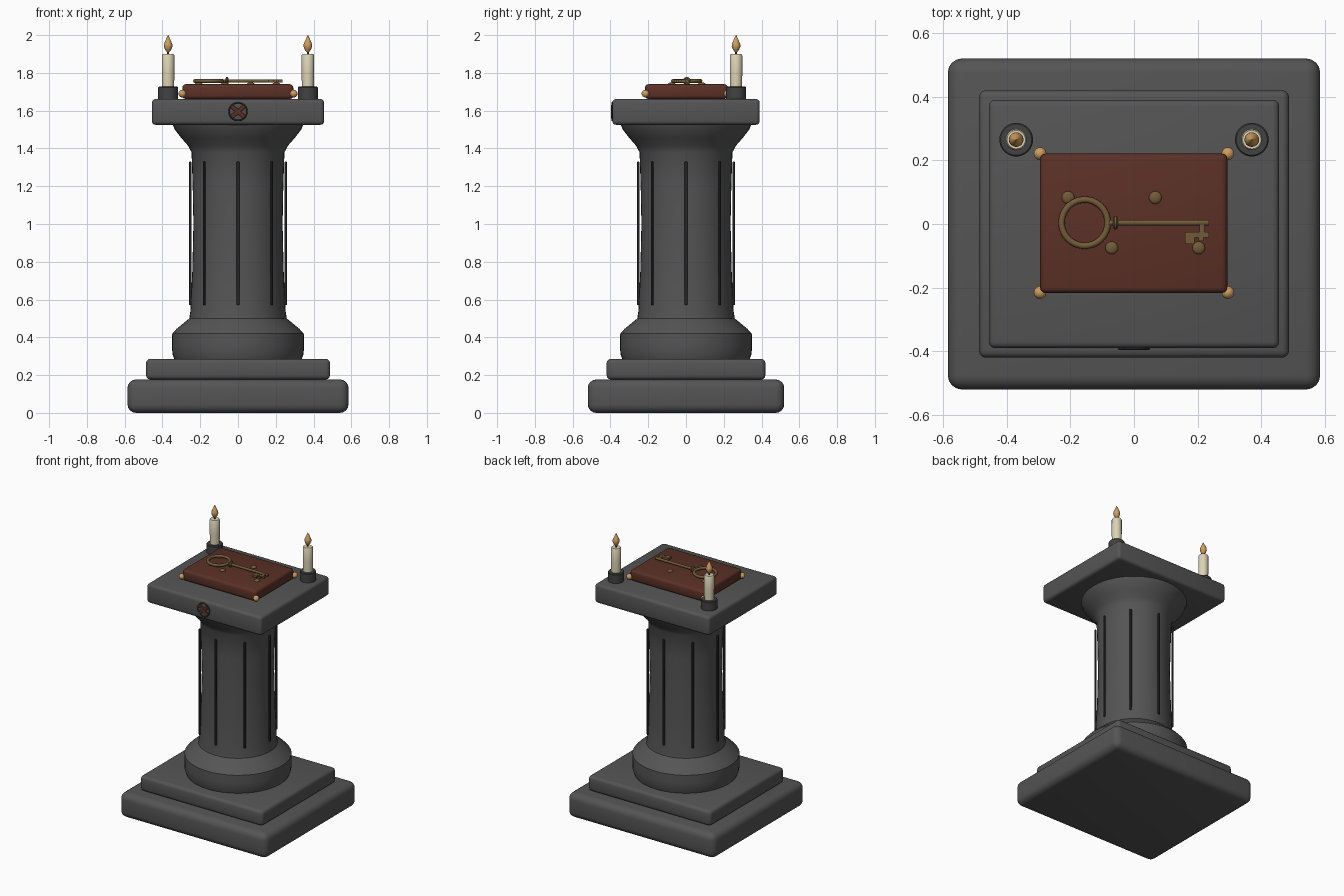
import bpy, bmesh, math
from mathutils import Matrix

if "Cube" in bpy.data.objects:
    bpy.data.objects.remove(bpy.data.objects["Cube"])


def material(name, rgb):
    m = bpy.data.materials.new(name)
    m.diffuse_color = (*rgb, 1)
    m.use_nodes = True
    m.node_tree.nodes["Principled BSDF"].inputs["Base Color"].default_value = m.diffuse_color
    return m


STONE = material("grey stone", (0.09, 0.09, 0.09))
DARK = material("dark groove", (0.03, 0.03, 0.03))
IRON = material("dark iron", (0.055, 0.055, 0.057))
RED = material("red brown cloth", (0.105, 0.03, 0.02))
BRASS = material("old brass", (0.17, 0.105, 0.04))
GOLD = material("amber gold", (0.62, 0.34, 0.12))
WAX = material("cream wax", (0.72, 0.65, 0.47))


def finish(bm, name, mat, angle=35):
    bmesh.ops.recalc_face_normals(bm, faces=bm.faces)
    me = bpy.data.meshes.new(name)
    bm.to_mesh(me)
    bm.free()
    me.materials.append(mat)
    ob = bpy.data.objects.new(name, me)
    bpy.context.collection.objects.link(ob)
    bpy.ops.object.select_all(action='DESELECT')
    ob.select_set(True)
    bpy.context.view_layer.objects.active = ob
    bpy.ops.object.shade_smooth_by_angle(angle=math.radians(angle))
    return ob


def box(name, lo, hi, mat, bevel=0, segs=3, turn=None):
    bm = bmesh.new()
    bmesh.ops.create_cube(bm, size=1)
    for v in bm.verts:
        v.co = [lo[i] + (v.co[i] + 0.5) * (hi[i] - lo[i]) for i in range(3)]
    if bevel:
        bmesh.ops.bevel(bm, geom=bm.edges[:], offset=bevel, segments=segs,
                        profile=0.5, affect='EDGES')
    if turn:
        bm.transform(turn)
    return finish(bm, name, mat)


def lathe(name, profile, mat, place=Matrix(), n=48, closed=False):
    # revolve (radius, height) points about z; caps are fanned shut
    bm = bmesh.new()
    rings = []
    for r, z in profile:
        rings.append([bm.verts.new((r * math.cos(2 * math.pi * i / n),
                                    r * math.sin(2 * math.pi * i / n), z))
                      for i in range(n)])
    pairs = list(zip(rings, rings[1:]))
    if closed:
        pairs.append((rings[-1], rings[0]))
    for a, b in pairs:
        for i in range(n):
            j = (i + 1) % n
            bm.faces.new((a[i], a[j], b[j], b[i]))
    if not closed:
        bm.faces.new(rings[0])
        bm.faces.new(rings[-1])
    bm.transform(place)
    return finish(bm, name, mat)


def torus(name, R, r, mat, place, n=40):
    prof = [(R + r * math.cos(a * math.pi / 6), r * math.sin(a * math.pi / 6))
            for a in range(12)]
    return lathe(name, prof, mat, place, n, closed=True)


def ball(name, loc, size, mat):
    bm = bmesh.new()
    bmesh.ops.create_uvsphere(bm, u_segments=20, v_segments=12, radius=1)
    bm.transform(Matrix.Translation(loc) @ Matrix.Diagonal((*size, 1)))
    return finish(bm, name, mat)


T = Matrix.Translation

# stepped plinth and table slab
box("base_slab", (-0.585, -0.52, 0), (0.585, 0.52, 0.177), STONE, 0.045, 4)
box("base_step", (-0.487, -0.42, 0.177), (0.487, 0.42, 0.286), STONE, 0.022)
box("top_slab", (-0.456, -0.39, 1.525), (0.456, 0.39, 1.662), STONE, 0.02)

# turned column
lathe("column", [(0.335, 0.28), (0.347, 0.31), (0.35, 0.36), (0.348, 0.42),
                 (0.325, 0.445), (0.258, 0.5), (0.252, 0.54), (0.242, 0.75),
                 (0.236, 1.0), (0.24, 1.2), (0.246, 1.38), (0.265, 1.415),
                 (0.30, 1.455), (0.335, 1.5), (0.347, 1.53)], STONE)

# eight upright strips round the shaft
for k in range(8):
    box(f"shaft_strip_{k + 1}", (0.246, -0.007, 0.57), (0.259, 0.007, 1.33),
        DARK, 0.003, 1, Matrix.Rotation(k * math.pi / 4, 4, 'Z'))

# cushion with corner knobs and buttons
box("cushion", (-0.295, -0.217, 1.662), (0.293, 0.221, 1.74), RED, 0.018)
for sx in (-1, 1):
    for sy in (-1, 1):
        ball("cushion_knob", (sx * 0.295, sy * 0.218 + 0.003, 1.69),
             (0.02, 0.02, 0.02), GOLD)
for x, y in ((-0.207, 0.083), (0.067, 0.083), (-0.07, -0.075), (0.203, -0.075)):
    ball("cushion_button", (x, y, 1.74), (0.02, 0.02, 0.01), BRASS)

# key lying on the cushion
KZ = 1.757
torus("key_ring", 0.0725, 0.010, BRASS, T((-0.155, 0.004, KZ)))
along_x = Matrix.Rotation(math.pi / 2, 4, 'Y')
lathe("key_shaft", [(0.009, -0.085), (0.009, 0.235)], BRASS,
      T((0, 0.004, KZ)) @ along_x, 16)
lathe("key_collar", [(0.015, -0.066), (0.021, -0.062), (0.021, -0.055),
                     (0.015, -0.05)], BRASS, T((0, 0.004, KZ)) @ along_x, 20)
box("key_bit_neck", (0.205, -0.03, KZ - 0.007), (0.222, 0.0, KZ + 0.007), BRASS)
box("key_bit_bar", (0.16, -0.042, KZ - 0.007), (0.235, -0.025, KZ + 0.007), BRASS)
box("key_bit_tooth", (0.16, -0.063, KZ - 0.007), (0.19, -0.04, KZ + 0.007), BRASS)
box("key_bit_tip", (0.203, -0.054, KZ - 0.007), (0.218, -0.04, KZ + 0.007), BRASS)

# two candles in iron cups
for sx in (-1, 1):
    at = T((sx * 0.37, 0.265, 0))
    lathe("candle_cup", [(0.053, 1.655), (0.053, 1.722), (0.049, 1.727)],
          IRON, at, 32)
    lathe("candle", [(0.032, 1.72), (0.033, 1.80), (0.033, 1.893), (0.029, 1.9)],
          WAX, at, 28)
    lathe("wick", [(0.005, 1.895), (0.004, 1.925)], DARK, at, 10)
    lathe("flame", [(0.004, 1.908), (0.016, 1.922), (0.023, 1.94),
                    (0.022, 1.952), (0.013, 1.974), (0.006, 1.989),
                    (0.001, 2.0)], GOLD, at, 20)

# small round badge with a cross on the slab front
badge = T((0, -0.391, 1.595))
torus("badge_ring", 0.047, 0.004, DARK,
      badge @ Matrix.Rotation(math.pi / 2, 4, 'X'))
for a in (-40, 40):
    box("badge_cross_bar", (-0.046, -0.005, -0.011), (0.046, 0.003, 0.011), RED,
        0.002, 1, badge @ Matrix.Rotation(math.radians(a), 4, 'Y'))
